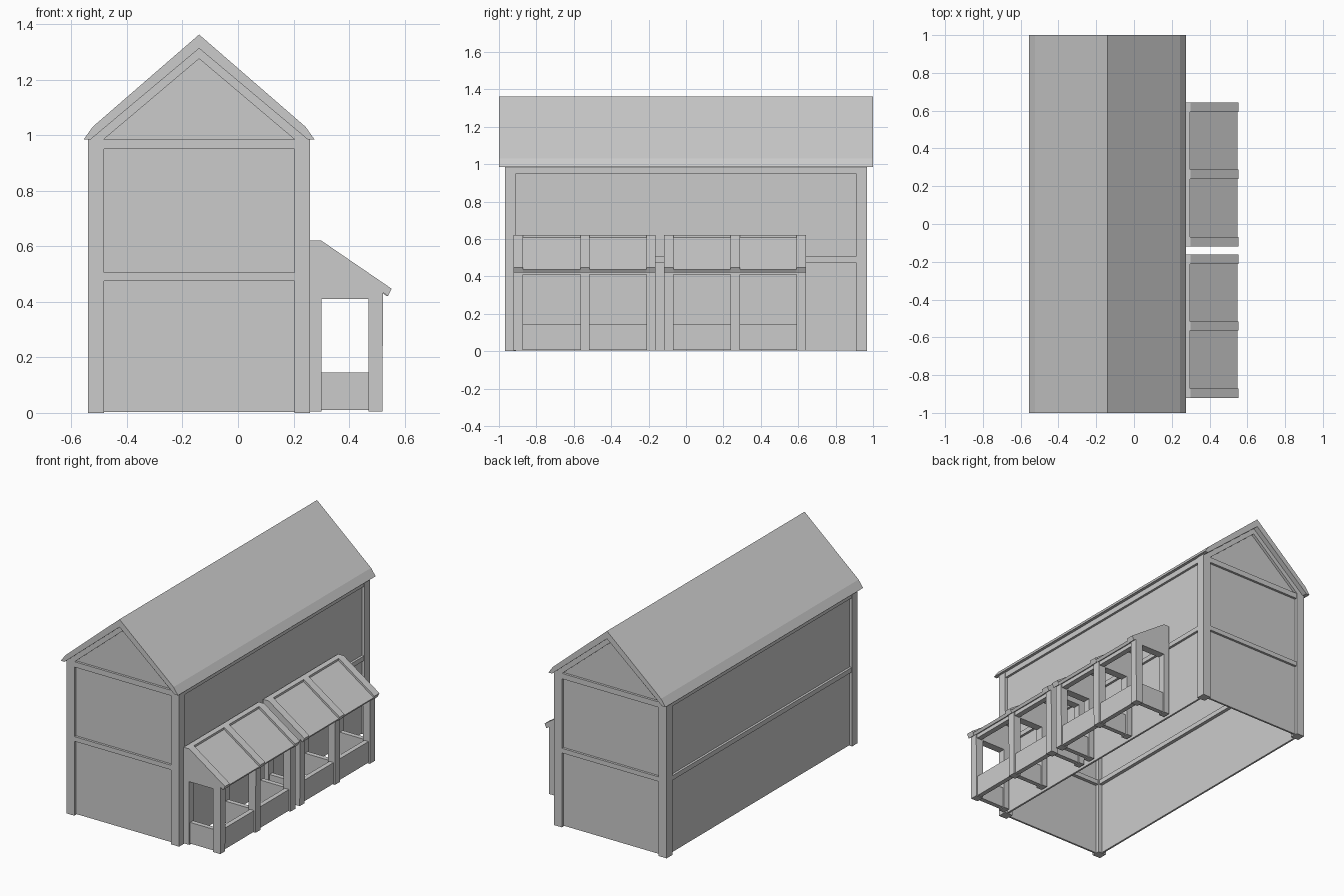
import bpy, bmesh

if "Cube" in bpy.data.objects:
    bpy.data.objects.remove(bpy.data.objects["Cube"])


def prism(name, profile, y0, y1):
    """Extrude an x-z profile along y."""
    bm = bmesh.new()
    face = bm.faces.new([bm.verts.new((x, y0, z)) for x, z in profile])
    ext = bmesh.ops.extrude_face_region(bm, geom=[face])
    moved = [v for v in ext["geom"] if isinstance(v, bmesh.types.BMVert)]
    bmesh.ops.translate(bm, verts=moved, vec=(0, y1 - y0, 0))
    bmesh.ops.recalc_face_normals(bm, faces=bm.faces)
    mesh = bpy.data.meshes.new(name)
    bm.to_mesh(mesh)
    bm.free()
    obj = bpy.data.objects.new(name, mesh)
    bpy.context.collection.objects.link(obj)
    return obj


def box(name, x0, x1, y0, y1, z0, z1):
    return prism(name, [(x0, z0), (x1, z0), (x1, z1), (x0, z1)], y0, y1)


X0, X1, CX = -0.54, 0.26, -0.14    # house walls and ridge line
Y = 0.967                          # half length of the walls
P = 0.057                          # post width
R = 0.018                          # panel recess
T = 0.012                          # panel thickness
EAVE = 0.985
BEAMS = [(0.475, 0.505), (0.95, EAVE)]

# Corner posts
for x in (X0, X1 - P):
    for y in (-Y, Y - P):
        box("corner_post", x, x + P, y, y + P, 0, EAVE)

# End walls: recessed panel, beams, gable infill and gable rafters
for s in (-1, 1):
    def span(a, b):
        return sorted((s * (Y - a), s * (Y - b)))
    box("end_wall_panel", X0 + P / 2, X1 - P / 2, *span(R, R + T), 0.004, EAVE)
    for z0, z1 in BEAMS:
        box("end_beam", X0 + P, X1 - P, *span(0.003, P - 0.005), z0, z1)
    prism("gable_panel", [(CX - 0.37, EAVE), (CX + 0.37, EAVE), (CX, 1.295)],
          *span(R, R + T))
    prism("gable_rafters",
          [(CX - 0.39, EAVE), (CX, 1.312), (CX + 0.39, EAVE),
           (CX + 0.343, EAVE), (CX, 1.275), (CX - 0.343, EAVE)], *span(0, P))

# Long walls: recessed panel and beams
for s in (-1, 1):
    def xspan(a, b):
        return sorted((CX + s * (0.4 - a), CX + s * (0.4 - b)))
    box("long_wall_panel", *xspan(R, R + T), -Y + P / 2, Y - P / 2, 0.004, EAVE)
    for z0, z1 in BEAMS:
        box("long_beam", *xspan(0.003, P - 0.005), -Y + P, Y - P, z0, z1)

# Main roof with kicked eaves
prism("roof",
      [(CX - 0.415, EAVE), (CX - 0.383, 1.03), (CX, 1.362), (CX + 0.383, 1.03),
       (CX + 0.415, EAVE), (CX + 0.39, EAVE), (CX, 1.312), (CX - 0.39, EAVE)],
      -1, 1)

# Two lean-to porches, each with three frames and two bays
FRAME = [(0.26, 0.005), (0.26, 0.62), (0.30, 0.62), (0.553, 0.447), (0.54, 0.42),
         (0.522, 0.433), (0.52, 0.005), (0.47, 0.005), (0.47, 0.41),
         (0.30, 0.41), (0.30, 0.005)]
W = 0.05
for start in (-0.922, -0.118):
    frames = [start, start + 0.357, start + 0.71]
    for y in frames:
        prism("porch_frame", FRAME, y, y + W)
        box("porch_side_panel", 0.30, 0.47, y + 0.01, y + W - 0.01, 0.01, 0.145)
    for a, b in zip(frames, frames[1:]):
        y0, y1 = a + W, b
        prism("porch_roof_panel",
              [(0.285, 0.607), (0.297, 0.607), (0.547, 0.436), (0.537, 0.42),
               (0.285, 0.59)], y0, y1)
        box("porch_wall_beam", 0.26, 0.297, y0, y1, 0.585, 0.62)
        box("porch_lintel", 0.48, 0.515, y0, y1, 0.41, 0.445)
        box("porch_front_panel", 0.48, 0.51, y0, y1, 0.01, 0.145)
